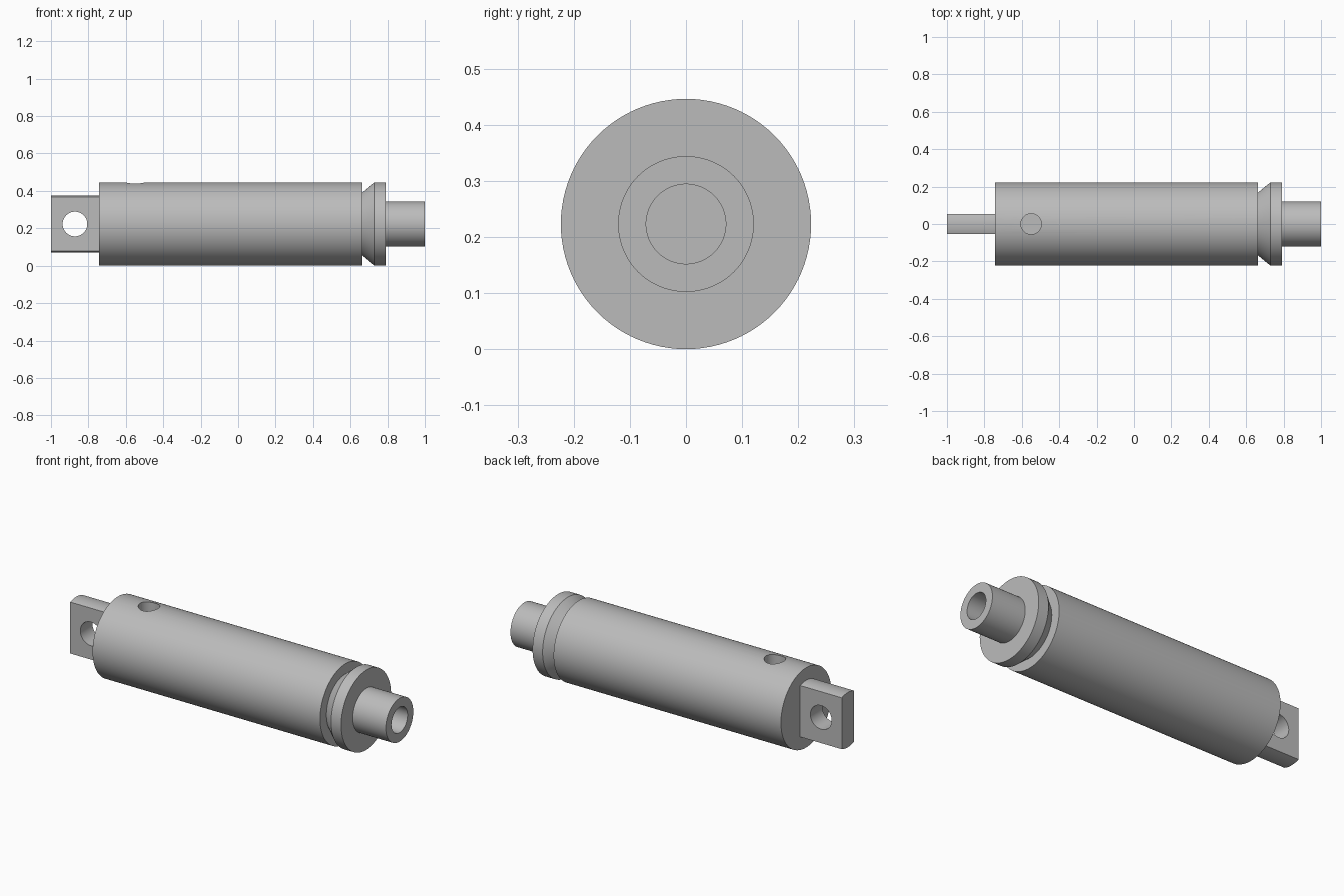
import bpy, bmesh, math
from mathutils import Matrix

AXIS_Z = 0.223      # height of the shared centre line
R = 0.223           # outer radius
SEG = 96

if "Cube" in bpy.data.objects:
    bpy.data.objects.remove(bpy.data.objects["Cube"])

steel = bpy.data.materials.new("grey_steel")
steel.use_nodes = True
steel.diffuse_color = (0.5, 0.5, 0.5, 1)
steel.node_tree.nodes["Principled BSDF"].inputs["Base Color"].default_value = (0.5, 0.5, 0.5, 1)


def finish(name, bm):
    bmesh.ops.recalc_face_normals(bm, faces=bm.faces)
    mesh = bpy.data.meshes.new(name)
    bm.to_mesh(mesh)
    bm.free()
    obj = bpy.data.objects.new(name, mesh)
    obj.location.z = AXIS_Z
    mesh.materials.append(steel)
    bpy.context.collection.objects.link(obj)
    return obj


def lathe(name, profile):
    """Revolve (x, radius) points about the x axis; radius 0 ends close the solid."""
    bm = bmesh.new()
    verts = [bm.verts.new((x, 0, r)) for x, r in profile]
    edges = [bm.edges.new(pair) for pair in zip(verts, verts[1:])]
    bmesh.ops.spin(bm, geom=verts + edges, cent=(0, 0, 0), axis=(1, 0, 0),
                   angle=math.tau, steps=SEG, use_duplicate=False)
    bmesh.ops.remove_doubles(bm, verts=bm.verts, dist=1e-5)
    return finish(name, bm)


def drill(obj, radius, depth, matrix):
    """Cut a round hole in obj with a temporary cylinder."""
    bm = bmesh.new()
    bmesh.ops.create_cone(bm, cap_ends=True, segments=48, radius1=radius,
                          radius2=radius, depth=depth, matrix=matrix)
    cutter = finish("hole_cutter", bm)
    cutter.hide_render = True
    mod = obj.modifiers.new("hole", 'BOOLEAN')
    mod.operation, mod.solver, mod.object = 'DIFFERENCE', 'EXACT', cutter
    select(obj)
    bpy.ops.object.modifier_apply(modifier=mod.name)
    bpy.data.objects.remove(cutter)


def select(obj):
    bpy.ops.object.select_all(action='DESELECT')
    obj.select_set(True)
    bpy.context.view_layer.objects.active = obj


# Cylinder barrel with a round port in the top
barrel = lathe("barrel", [(-0.743, 0), (-0.743, R), (0.662, R), (0.662, 0)])
drill(barrel, 0.055, 0.3, Matrix.Translation((-0.55, 0, 0.25)))

# End cap: tapered neck and rim
end_cap = lathe("end_cap", [(0.65, 0), (0.65, 0.167), (0.662, 0.167), (0.73, R),
                            (0.792, R), (0.792, 0)])

# Piston rod with a blind bore in its end
rod = lathe("piston_rod", [(0.78, 0), (0.78, 0.121), (1, 0.121), (1, 0.071),
                           (0.8, 0.071), (0.8, 0)])

# Mounting lug: a flat tang with rounded top and bottom, cross-drilled
LUG_R, LUG_HALF = 0.153, 0.053
reach = math.asin(LUG_HALF / LUG_R)
bm = bmesh.new()
outline = []
for start in (0, math.pi):
    for i in range(13):
        a = start - reach + 2 * reach * i / 12
        outline.append(bm.verts.new((-1, LUG_R * math.sin(a), LUG_R * math.cos(a))))
face = bm.faces.new(outline)
side = bmesh.ops.extrude_face_region(bm, geom=[face], use_keep_orig=True)
bmesh.ops.translate(bm, vec=(0.26, 0, 0),
                    verts=[g for g in side["geom"] if isinstance(g, bmesh.types.BMVert)])
lug = finish("mounting_lug", bm)
drill(lug, 0.066, 0.4, Matrix.Translation((-0.872, 0, 0)) @ Matrix.Rotation(math.pi / 2, 4, 'X'))

for part in (barrel, end_cap, rod, lug):
    select(part)
    bpy.ops.object.shade_smooth_by_angle(angle=math.radians(30))
